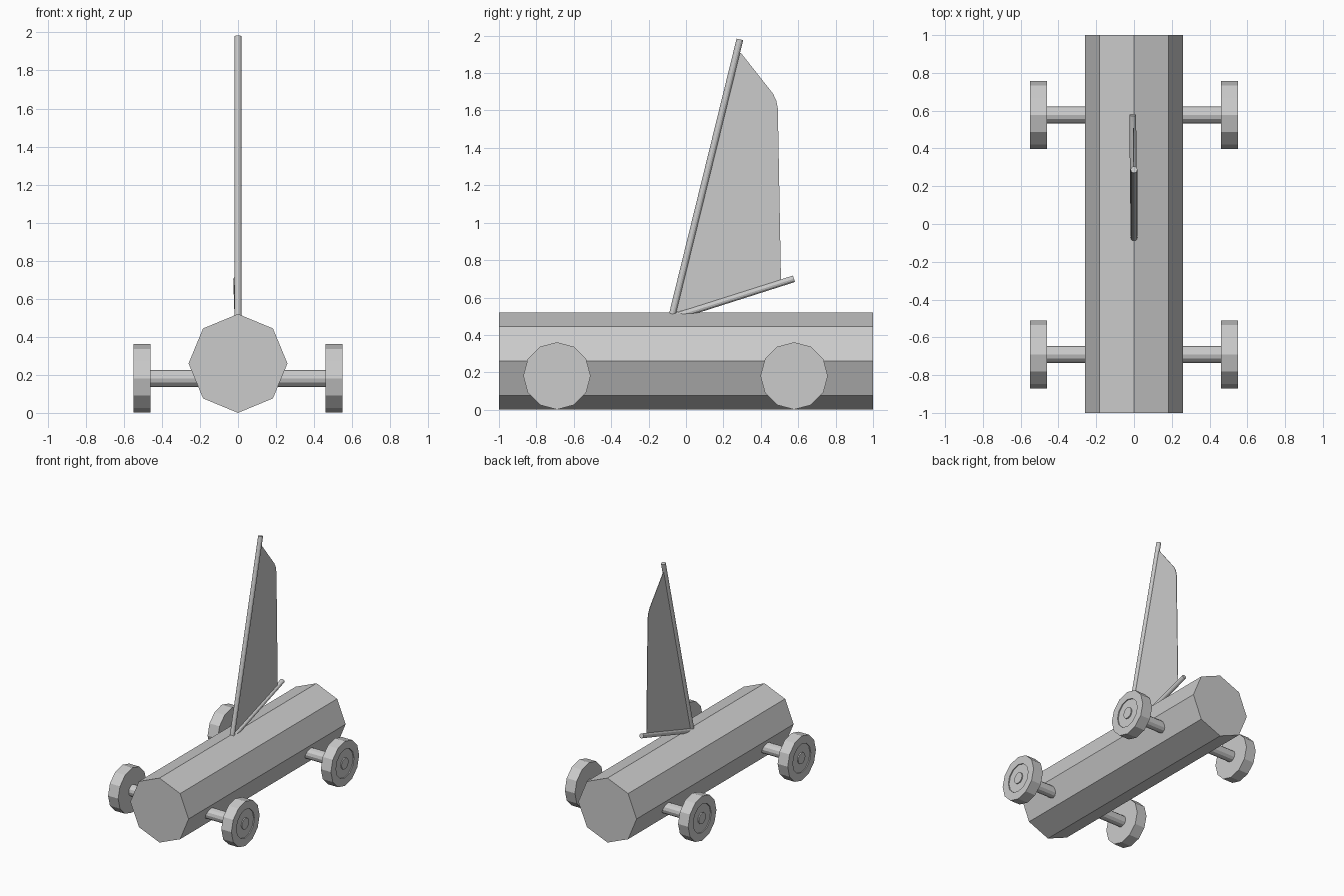
import bpy, bmesh, math
from mathutils import Vector

if "Cube" in bpy.data.objects:
    bpy.data.objects.remove(bpy.data.objects["Cube"])


def make_object(name, bm):
    bmesh.ops.recalc_face_normals(bm, faces=bm.faces)
    mesh = bpy.data.meshes.new(name)
    bm.to_mesh(mesh)
    bm.free()
    obj = bpy.data.objects.new(name, mesh)
    bpy.context.collection.objects.link(obj)
    return obj


def rod(name, start, end, radius, sides):
    """Closed cylinder between two points."""
    start, end = Vector(start), Vector(end)
    axis = end - start
    bm = bmesh.new()
    bmesh.ops.create_cone(bm, cap_ends=True, segments=sides, radius1=radius,
                          radius2=radius, depth=axis.length)
    obj = make_object(name, bm)
    obj.location = (start + end) / 2
    obj.rotation_euler = axis.to_track_quat('Z', 'Y').to_euler()
    return obj


def wheel(name, side, y, z, sides=12):
    """Lathe a rim profile of (x, radius) around the axle."""
    profile = [(0.46, 0.18), (0.49, 0.18), (0.55, 0.18), (0.55, 0.115), (0.542, 0.115)]
    bm = bmesh.new()
    rings = []
    for x, r in profile:
        rings.append([bm.verts.new((side * x,
                                    y + r * math.cos(2 * math.pi * i / sides),
                                    z + r * math.sin(2 * math.pi * i / sides)))
                      for i in range(sides)])
    for a, b in zip(rings, rings[1:]):
        for i in range(sides):
            j = (i + 1) % sides
            bm.faces.new((a[i], a[j], b[j], b[i]))
    bm.faces.new(rings[0])
    bm.faces.new(rings[-1])
    return make_object(name, bm)


# Octagonal hull, corners pointing straight up and sideways
rod("hull", (0, -1, 0.26), (0, 1, 0.26), 0.26, 8)

# Axles and wheels
for end, y in (("front", -0.69), ("rear", 0.578)):
    rod(end + "_axle", (-0.55, y, 0.181), (0.55, y, 0.181), 0.045, 12)
    for label, side in (("left", -1), ("right", 1)):
        wheel(f"{end}_{label}_wheel", side, y, 0.181)

# Raked mast and boom
rod("mast", (0, -0.073, 0.51), (0, 0.288, 1.98), 0.018, 12)
rod("boom", (0, -0.06, 0.497), (-0.007, 0.577, 0.70), 0.018, 12)

# Thin sail with a rounded upper corner
outline = [(-0.07, 0.515), (0.27, 1.91), (0.294, 1.907), (0.44, 1.722),
           (0.465, 1.69), (0.482, 1.655), (0.491, 1.61), (0.508, 0.68)]
bm = bmesh.new()
bm.faces.new([bm.verts.new((-0.006 * max(y, 0), y, z)) for y, z in outline])
sail = make_object("sail", bm)
thick = sail.modifiers.new("thickness", 'SOLIDIFY')
thick.thickness = 0.004
thick.offset = 0
